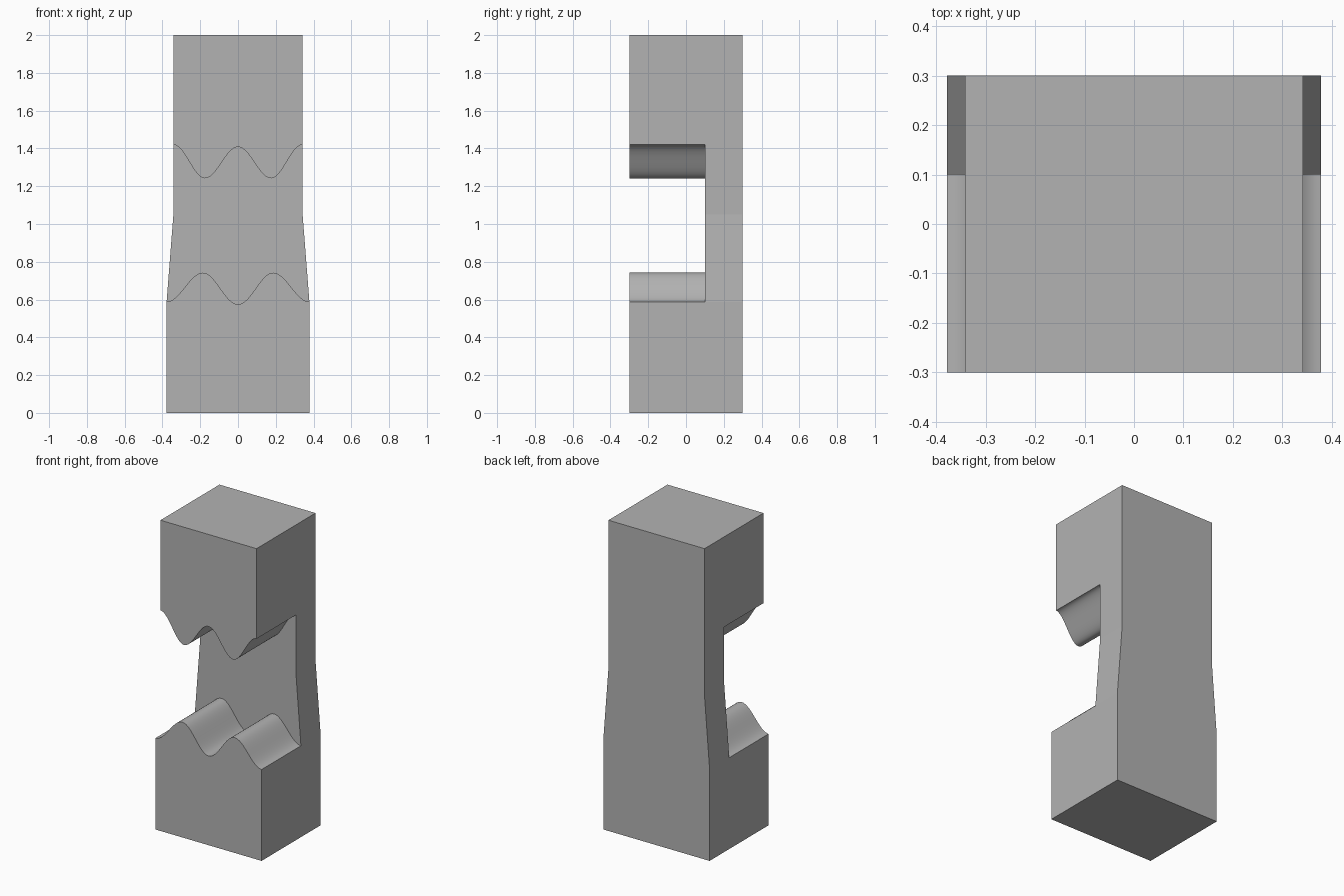
import bpy, bmesh, math

cube = bpy.data.objects.get("Cube")
if cube:
    bpy.data.objects.remove(cube, do_unlink=True)

grey = bpy.data.materials.new("plain grey")
grey.use_nodes = True
colour = (0.45, 0.45, 0.45, 1)
grey.diffuse_color = colour
grey.node_tree.nodes["Principled BSDF"].inputs["Base Color"].default_value = colour


def prism(name, outline, y0, y1):
    """Extrude an x-z outline from y0 to y1."""
    bm = bmesh.new()
    face = bm.faces.new([bm.verts.new((x, y0, z)) for x, z in outline])
    out = bmesh.ops.extrude_face_region(bm, geom=[face])
    moved = [g for g in out["geom"] if isinstance(g, bmesh.types.BMVert)]
    bmesh.ops.translate(bm, verts=moved, vec=(0, y1 - y0, 0))
    bmesh.ops.recalc_face_normals(bm, faces=bm.faces)
    mesh = bpy.data.meshes.new(name)
    bm.to_mesh(mesh)
    bm.free()
    mesh.materials.append(grey)
    obj = bpy.data.objects.new(name, mesh)
    bpy.context.collection.objects.link(obj)
    return obj


def mirrored(half):
    """Complete a right-hand run of points with its mirror image."""
    return half + [(-x, z) for x, z in reversed(half) if x > 0]


def wave(extremes, steps=16):
    """Cosine curve through crests and troughs, listed from outside to centre."""
    points = [(0.5, extremes[0][1])]
    for (xa, za), (xb, zb) in zip(extremes, extremes[1:]):
        for i in range(steps):
            t = i / steps
            blend = (1 - math.cos(math.pi * t)) / 2
            points.append((xa + (xb - xa) * t, za + (zb - za) * blend))
    return mirrored(points + [extremes[-1]])


# Tall block, wider at the base
body = prism("clamp_body", mirrored([(0.378, 0), (0.378, 0.588), (0.342, 1.05), (0.342, 2)]), -0.3, 0.3)

# Wavy gap between the two jaws, open at the front
lower = wave([(0.378, 0.588), (0.186, 0.742), (0, 0.574)])
upper = wave([(0.342, 1.42), (0.175, 1.242), (0, 1.408)])
gap = prism("jaw_gap_cutter", lower + upper[::-1], -0.5, 0.1)
gap.hide_render = True

cut = body.modifiers.new("jaw gap", "BOOLEAN")
cut.operation = "DIFFERENCE"
cut.solver = "EXACT"
cut.object = gap

# Apply the cut and smooth the wavy faces
bpy.ops.object.select_all(action="DESELECT")
body.select_set(True)
bpy.context.view_layer.objects.active = body
bpy.ops.object.modifier_apply(modifier=cut.name)
bpy.data.objects.remove(gap, do_unlink=True)
bpy.ops.object.shade_smooth_by_angle(angle=math.radians(20))
for face in body.data.polygons:
    n = face.normal
    if abs(n.x) > 0.98 or abs(n.y) > 0.98:
        face.use_smooth = False
